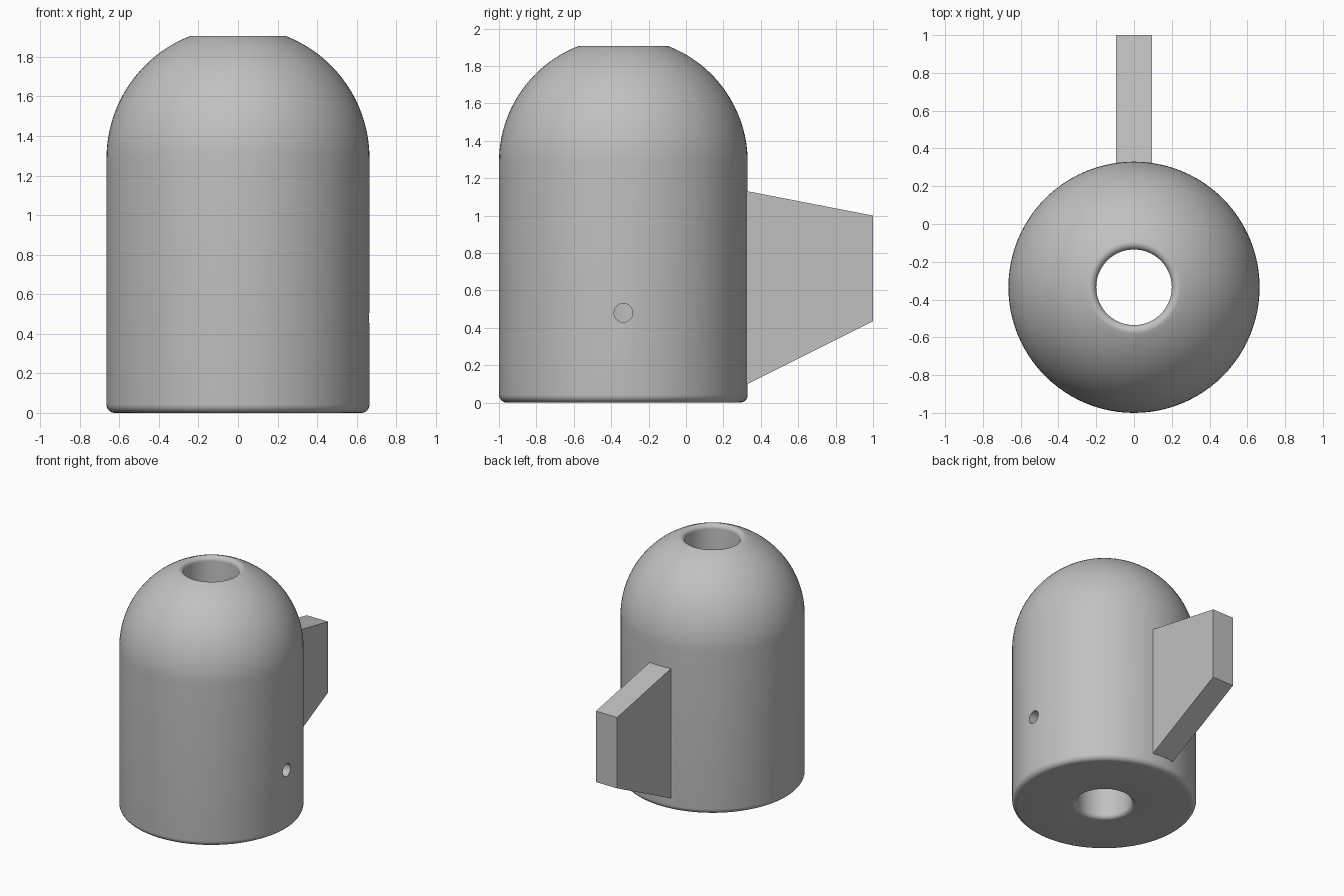
import bpy, bmesh, math
from mathutils import Vector, Matrix

if "Cube" in bpy.data.objects:
    bpy.data.objects.remove(bpy.data.objects["Cube"])

CY = -0.335                 # body axis position in y
R, BORE = 0.665, 0.2        # outer and bore radii
DOME_Z = 1.286              # centre height of the dome
LIP, FOOT = 0.033, 0.042    # rounding of the bore mouths and the base rim

gray = bpy.data.materials.new("light_gray")
gray.diffuse_color = (0.53, 0.53, 0.53, 1)
gray.use_nodes = True
gray.node_tree.nodes["Principled BSDF"].inputs["Base Color"].default_value = gray.diffuse_color


def arc(cx, cz, r, a0, a1, n):
    """Points of an arc in the (radius, height) plane, angles in degrees."""
    return [(cx + r * math.cos(math.radians(a0 + (a1 - a0) * i / n)),
             cz + r * math.sin(math.radians(a0 + (a1 - a0) * i / n))) for i in range(n + 1)]


def make_object(name, bm):
    bmesh.ops.recalc_face_normals(bm, faces=bm.faces)
    mesh = bpy.data.meshes.new(name)
    bm.to_mesh(mesh)
    bm.free()
    mesh.materials.append(gray)
    ob = bpy.data.objects.new(name, mesh)
    bpy.context.collection.objects.link(ob)
    return ob


# Domed body: closed wall section turned around the axis
lip_r = BORE + LIP
lip_dz = math.sqrt((R - LIP) ** 2 - lip_r ** 2)
lip_angle = math.degrees(math.atan2(lip_dz, lip_r))
profile = (arc(lip_r, LIP, LIP, 180, 270, 6)
           + arc(R - FOOT, FOOT, FOOT, -90, 0, 8)
           + arc(0, DOME_Z, R, 0, lip_angle, 24)
           + arc(lip_r, DOME_Z + lip_dz, LIP, lip_angle, 180, 8)[1:])
bm = bmesh.new()
ring = [bm.verts.new((r, CY, z)) for r, z in profile]
edges = [bm.edges.new((ring[i], ring[(i + 1) % len(ring)])) for i in range(len(ring))]
bmesh.ops.spin(bm, geom=ring + edges, cent=(0, CY, 0), axis=(0, 0, 1),
               angle=math.tau, steps=96, use_merge=True)
bmesh.ops.remove_doubles(bm, verts=bm.verts, dist=1e-5)
body = make_object("domed_body", bm)

# Tapered fin, rooted inside the body wall
y0, y1, root = 0.33, 1.0, 0.2
t = (root - y0) / (y1 - y0)
side = [(root, 0.10 + t * 0.335), (y1, 0.435), (y1, 1.0), (root, 1.13 - t * 0.13)]
bm = bmesh.new()
face = bm.faces.new([bm.verts.new((-0.094, y, z)) for y, z in side])
ext = bmesh.ops.extrude_face_region(bm, geom=[face])
bmesh.ops.translate(bm, vec=(0.188, 0, 0),
                    verts=[v for v in ext["geom"] if isinstance(v, bmesh.types.BMVert)])
fin = make_object("fin", bm)

# Side hole cutter, from the bore out through the right wall
bm = bmesh.new()
bmesh.ops.create_cone(bm, cap_ends=True, segments=32, radius1=0.05, radius2=0.05, depth=0.7,
                      matrix=Matrix.Translation((0.45, CY, 0.48)) @ Matrix.Rotation(math.pi / 2, 4, 'Y'))
cutter = make_object("side_hole_cutter", bm)

# Join the fin and cut the hole
for tool, op in ((fin, 'UNION'), (cutter, 'DIFFERENCE')):
    mod = body.modifiers.new(tool.name, 'BOOLEAN')
    mod.operation, mod.object, mod.solver = op, tool, 'EXACT'
    bpy.context.view_layer.objects.active = body
    bpy.ops.object.modifier_apply(modifier=mod.name)
    bpy.data.objects.remove(tool)

bpy.ops.object.select_all(action='DESELECT')
body.select_set(True)
bpy.context.view_layer.objects.active = body
bpy.ops.object.shade_smooth_by_angle(angle=math.radians(30))
